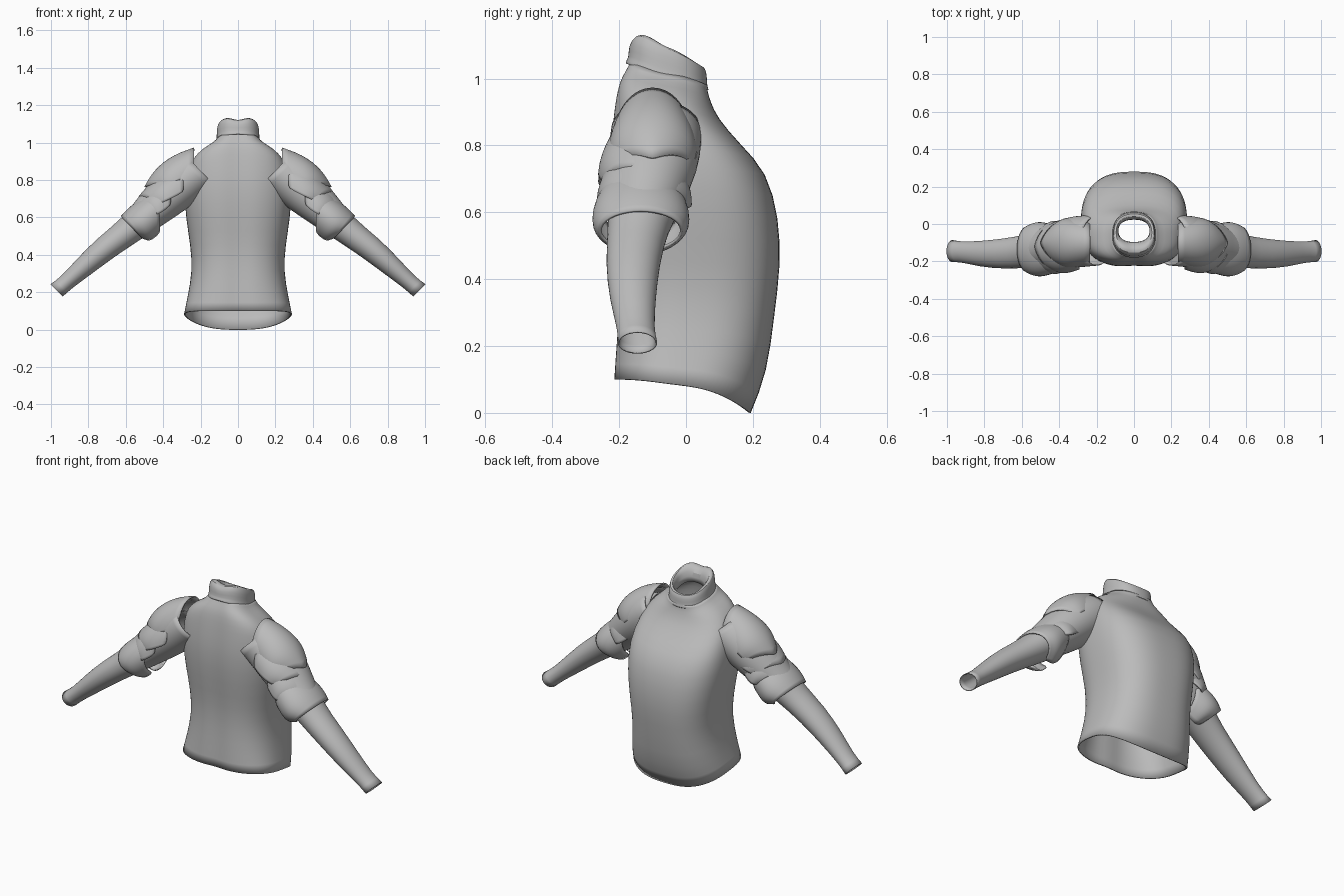
import bpy, bmesh, math
from mathutils import Vector

cube = bpy.data.objects.get("Cube")
if cube:
    bpy.data.objects.remove(cube, do_unlink=True)

colour = (.5, .5, .5, 1)
grey = bpy.data.materials.new("plain grey")
grey.use_nodes = True
grey.diffuse_color = colour
shader = next(node for node in grey.node_tree.nodes if node.type == 'BSDF_PRINCIPLED')
shader.inputs["Base Color"].default_value = colour

ALONG = Vector((.7, 0, -.7))   # down the arm
OUT = Vector((.7, 0, .7))      # away from the arm, up and outward


def loft(name, rows, closed=True, thickness=.008):
    """Skin rows of points into a thin smooth shell."""
    bm = bmesh.new()
    grid = [[bm.verts.new(point) for point in row] for row in rows]
    count = len(grid[0])
    for lower, upper in zip(grid, grid[1:]):
        for i in range(count if closed else count - 1):
            j = (i + 1) % count
            bm.faces.new((lower[i], lower[j], upper[j], upper[i]))
    bmesh.ops.recalc_face_normals(bm, faces=bm.faces)
    mesh = bpy.data.meshes.new(name)
    bm.to_mesh(mesh)
    bm.free()
    mesh.materials.append(grey)
    obj = bpy.data.objects.new(name, mesh)
    bpy.context.collection.objects.link(obj)
    bpy.ops.object.select_all(action='DESELECT')
    obj.select_set(True)
    bpy.context.view_layer.objects.active = obj
    bpy.ops.object.shade_smooth_by_angle(angle=math.radians(50))
    smooth = obj.modifiers.new("smooth", 'SUBSURF')
    smooth.levels = smooth.render_levels = 1
    shell = obj.modifiers.new("shell", 'SOLIDIFY')
    shell.thickness = thickness
    shell.offset = 0


def circle(count):
    """Cosine and sine pairs once around."""
    angles = [math.tau * i / count for i in range(count)]
    return [(math.cos(angle), math.sin(angle)) for angle in angles]


def signed_power(value, exponent):
    return math.copysign(abs(value) ** exponent, value)


def body_ring(half, front, back, z_front, z_back, roundness, groove=0, notch=0):
    """Rounded-box ring whose height changes from front to back."""
    middle = (front + back) / 2
    curve = 1 if z_front > .9 else 2.5
    ring = []
    for c, s in circle(48):
        x = half * signed_power(c, roundness)
        y = middle + (back - middle) * signed_power(s, roundness)
        z = z_front + (z_back - z_front) * ((s + 1) / 2) ** curve
        if s < 0:
            centre = math.exp(-(x / .05) ** 2)
            y += groove * centre
            z -= notch * centre
        ring.append((x, y, z))
    return ring


# Torso: half width, front y, back y, front z, back z
torso = [
    (.285, -.215, .19, .1, 0),
    (.265, -.21, .24, .19, .12),
    (.24, -.2, .26, .32, .29),
    (.25, -.2, .28, .45, .44),
    (.275, -.22, .275, .6, .58),
    (.285, -.23, .24, .75, .72),
    (.265, -.22, .16, .86, .8),
    (.24, -.21, .09, .94, .88),
    (.19, -.2, .07, .99, .93),
    (.13, -.185, .06, 1.02, .96),
    (.11, -.17, .06, 1.05, .98),
]
loft("torso", [body_ring(*ring, roundness=.75, groove=.01) for ring in torso])

# Collar: up the outside, over the notched rim and down the inside
collar = [(0, 0), (0, .1), (.1, .2), (.1, .7), (.3, 1), (.6, 1), (1, .7), (1, 0)]
loft("collar", [
    body_ring(.115 - .03 * inset, .08 * inset - .178, .065 - .04 * inset,
              1.045 + .1 * rise, .965 + .07 * rise, roundness=.85, notch=.025 * rise)
    for inset, rise in collar], thickness=.004)


def arm_point(x, y, z, outward, sideways, slide, side):
    """Point offset from the arm axis, mirrored for the right side."""
    point = Vector((x, y + sideways, z)) + OUT * outward + ALONG * slide
    point.x *= side
    return point


def plate(name, side, crest, y, width, depth, reach, pull, slide):
    """Curved plate with an upright inner edge and a pointed outer end."""
    start, bend, end = (Vector(point) for point in crest)
    rows = []
    for step in range(6):
        t = step / 5
        x, z = start.lerp(bend, t).lerp(bend.lerp(end, t), t)
        swell = .85 + .6 * t * (1 - t)
        row = []
        for i in range(-8, 9):
            angle = math.radians(reach) * i / 8
            c, s = math.cos(angle), math.sin(angle)
            drop = depth * swell * (1 - c)
            shift = slide + drop * (1 - t) - pull * t * t * abs(s)
            row.append(arm_point(x, y, z, -drop, width * swell * s, shift, side))
        rows.append(row)
    loft(name, rows, closed=False)


# Sleeve: centre x, y, z and radius
sleeve = [
    (.2, -.09, .85, .12),
    (.26, -.09, .82, .125),
    (.35, -.1, .74, .125),
    (.46, -.12, .64, .1),
    (.56, -.145, .545, .075),
    (.7, -.16, .445, .067),
    (.82, -.16, .34, .055),
    (.92, -.15, .25, .04),
    (.97, -.145, .21, .045),
]

for side, label in ((1, "left"), (-1, "right")):
    loft(label + "_sleeve", [
        [arm_point(x, y, z, radius * c, (radius + .012) * s, 0, side)
         for c, s in circle(24)]
        for x, y, z, radius in sleeve], thickness=.005)

    # The right middle plate sits slightly further down the arm
    middle_slide = .03 if side < 0 else 0
    plate(label + "_upper_shoulder_plate", side, ((.235, .97), (.43, .92), (.5, .76)),
          y=-.1, width=.13, depth=.12, reach=88, pull=.06, slide=0)
    plate(label + "_middle_shoulder_plate", side, ((.27, .9), (.42, .85), (.51, .73)),
          y=-.12, width=.14, depth=.12, reach=90, pull=.04, slide=middle_slide)
    plate(label + "_lower_shoulder_plate", side, ((.36, .82), (.49, .76), (.55, .67)),
          y=-.125, width=.14, depth=.12, reach=95, pull=.03, slide=0)
    plate(label + "_upper_arm_cuff", side, ((.42, .75), (.56, .69), (.625, .605)),
          y=-.135, width=.145, depth=.1, reach=160, pull=0, slide=0)
